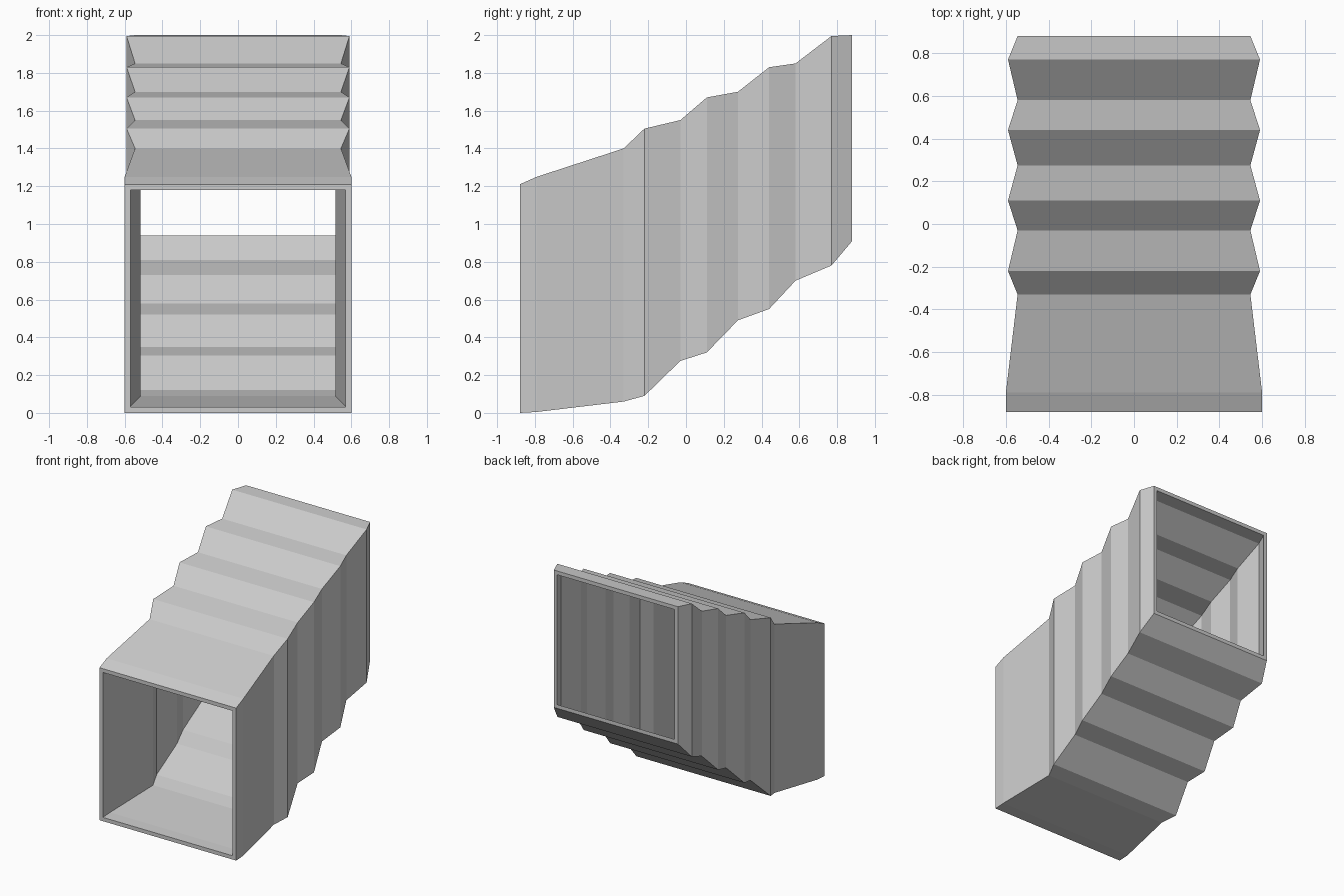
import bpy, bmesh

if "Cube" in bpy.data.objects:
    bpy.data.objects.remove(bpy.data.objects["Cube"])

WALL = 0.03
# Stations along the duct: y, half width, bottom z, top z
STATIONS = [
    (-0.88, 0.60, 0.0, 1.21), (-0.79, 0.60, 0.005, 1.25),
    (-0.33, 0.545, 0.06, 1.40), (-0.22, 0.59, 0.09, 1.505),
    (-0.03, 0.545, 0.275, 1.55), (0.11, 0.59, 0.32, 1.67),
    (0.275, 0.545, 0.49, 1.70), (0.44, 0.59, 0.55, 1.83),
    (0.58, 0.545, 0.70, 1.85), (0.77, 0.59, 0.78, 1.995),
    (0.88, 0.545, 0.91, 2.0),
]

bm = bmesh.new()


def ring(y, w, z0, z1, inset):
    w, z0, z1 = w - inset, z0 + inset, z1 - inset
    return [bm.verts.new(p) for p in
            ((-w, y, z0), (w, y, z0), (w, y, z1), (-w, y, z1))]


# Outer skin front to back, then inner skin back to front, closed by flat rims
rings = [ring(*s, 0) for s in STATIONS]
rings += [ring(*s, WALL) for s in reversed(STATIONS)]
for a, b in zip(rings, rings[1:] + rings[:1]):
    for i in range(4):
        j = (i + 1) % 4
        bm.faces.new((a[i], a[j], b[j], b[i]))
bmesh.ops.recalc_face_normals(bm, faces=bm.faces)

# Pleated square duct
mesh = bpy.data.meshes.new("pleated_duct")
bm.to_mesh(mesh)
bm.free()
duct = bpy.data.objects.new("pleated_duct", mesh)
bpy.context.collection.objects.link(duct)
